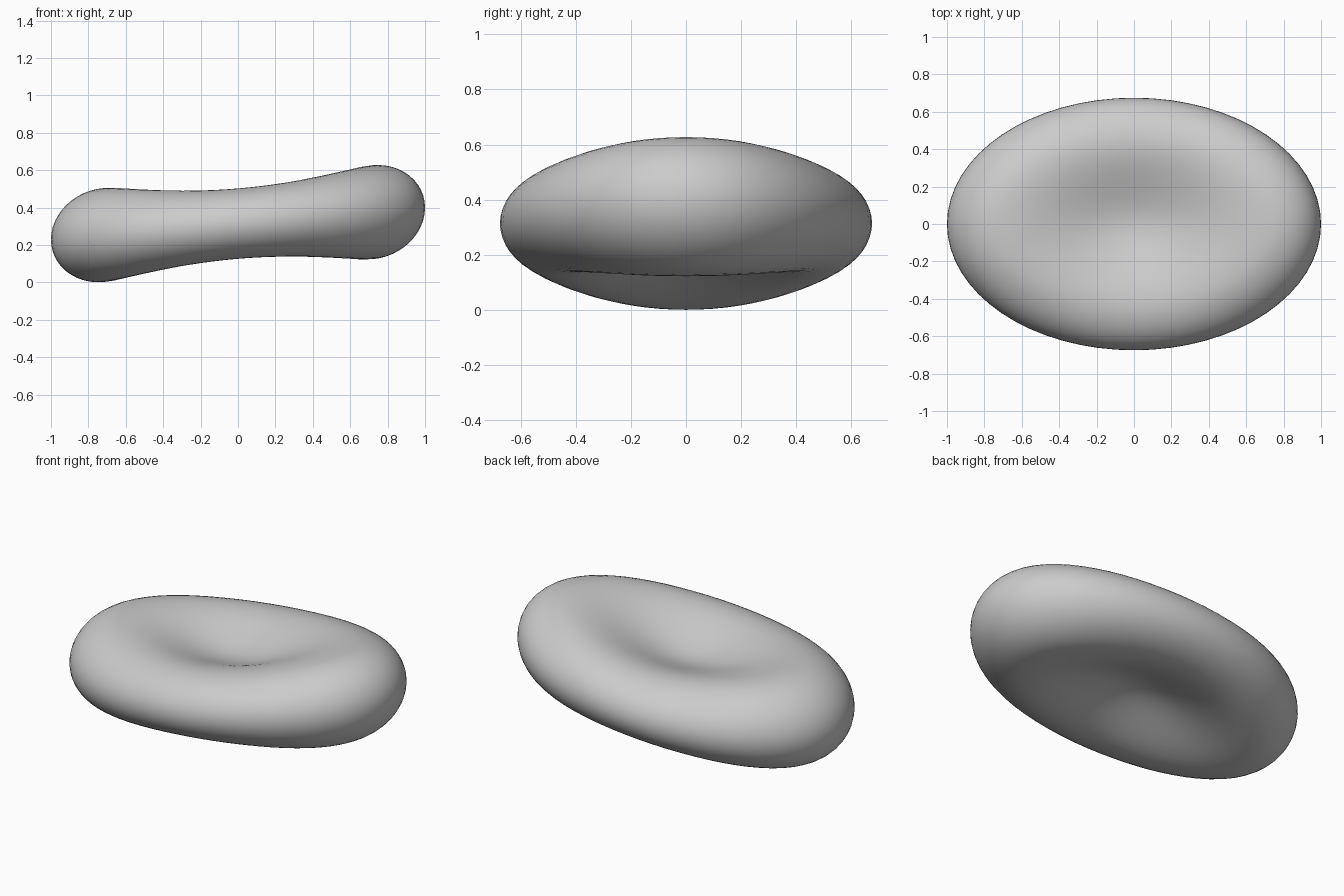
import bpy
import bmesh
from math import atan2, acos, cos, sin, pi

default = bpy.data.objects.get("Cube")
if default:
    bpy.data.objects.remove(default)

HALF_LENGTH, HALF_WIDTH = 1.0, 0.675
MID_HEIGHT, TILT = 0.314, 0.085
DIMPLE = 0.085          # half thickness in the middle


def shape(direction):
    """Map a point of a unit sphere onto the dimpled, tilted oval disc."""
    a = atan2(direction.y, direction.x)
    polar = acos(max(-1.0, min(1.0, direction.z)))
    side = 1 if polar <= pi / 2 else -1
    t = min(polar, pi - polar) / (pi / 2)
    end = cos(a) ** 2                       # 1 at the ends, 0 at the long sides
    crest = 0.64 + 0.08 * end               # where the rim is thickest
    thick = 0.188 + 0.063 * end
    if t < 0.5:                             # dimple, rising to the crest
        k = t / 0.5
        r = crest * k
        h = DIMPLE + (thick - DIMPLE) * k * k * (3 - 2 * k)
    else:                                   # rounded outer rim
        k = (t - 0.5) * pi
        r = crest + (1 - crest) * sin(k)
        h = thick * cos(k)
    x = HALF_LENGTH * r * cos(a)
    return x, HALF_WIDTH * r * sin(a), MID_HEIGHT + TILT * x + side * h


# Dimpled disc body
bm = bmesh.new()
bmesh.ops.create_uvsphere(bm, u_segments=64, v_segments=48, radius=1)
for v in bm.verts:
    v.co = shape(v.co.normalized())
bmesh.ops.recalc_face_normals(bm, faces=bm.faces)
mesh = bpy.data.meshes.new("dimpled_disc")
bm.to_mesh(mesh)
bm.free()
disc = bpy.data.objects.new("dimpled_disc", mesh)
bpy.context.collection.objects.link(disc)
for p in mesh.polygons:
    p.use_smooth = True

# Plain grey surface
grey = bpy.data.materials.new("light_grey")
grey.use_nodes = True
colour = (0.6, 0.6, 0.6, 1)
grey.diffuse_color = colour
grey.node_tree.nodes["Principled BSDF"].inputs["Base Color"].default_value = colour
mesh.materials.append(grey)
